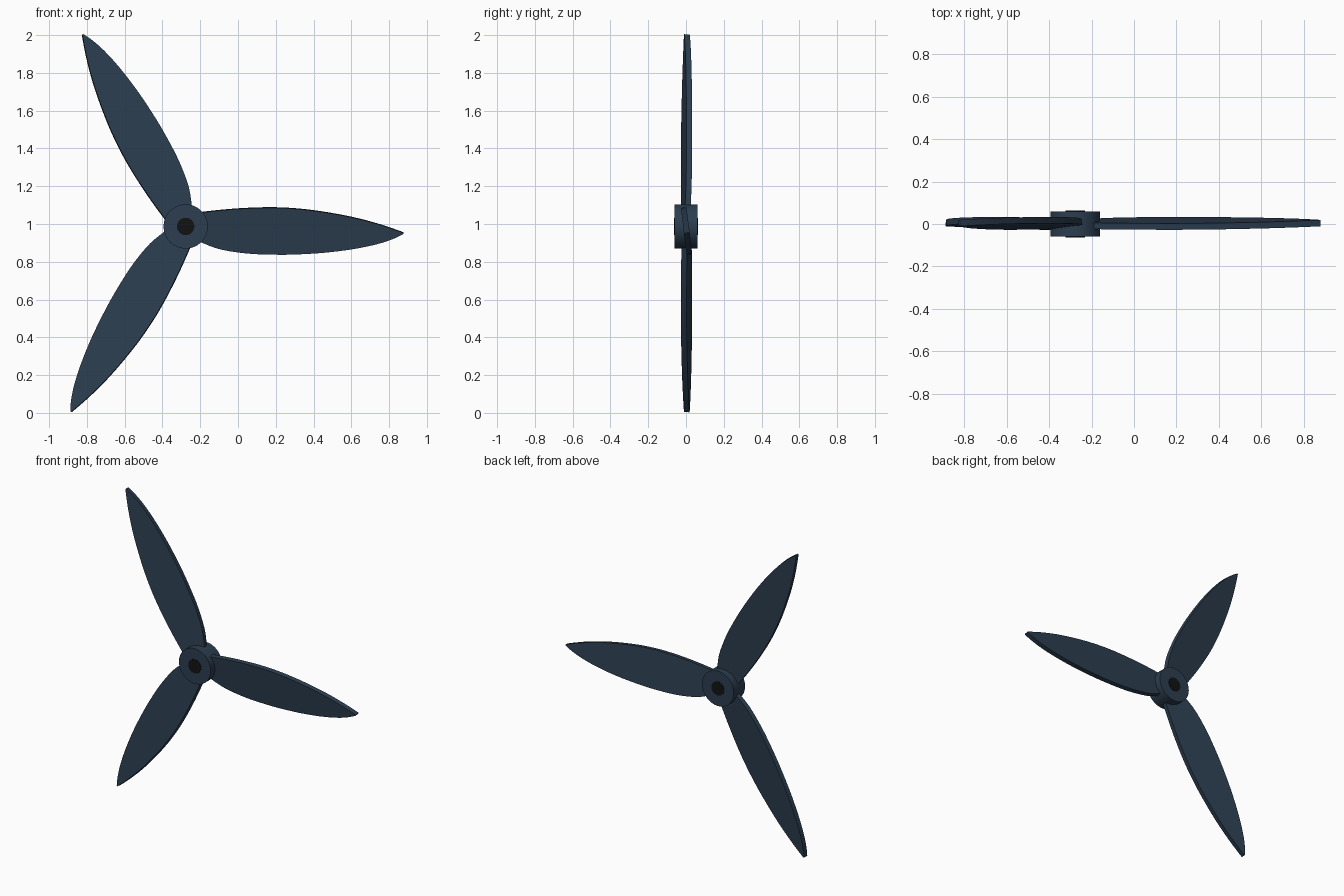
import bpy, bmesh, math
from mathutils import Matrix, Vector

if "Cube" in bpy.data.objects:
    bpy.data.objects.remove(bpy.data.objects["Cube"])

CENTRE = Vector((-0.277, 0, 0.987))


def material(name, rgb):
    m = bpy.data.materials.new(name)
    m.diffuse_color = (*rgb, 1)
    m.use_nodes = True
    m.node_tree.nodes["Principled BSDF"].inputs["Base Color"].default_value = m.diffuse_color
    return m


SLATE = material("slate", (0.025, 0.048, 0.080))
BLACK = material("black", (0.006, 0.006, 0.006))


def smooth_path(pts, steps=6):
    """Catmull-Rom curve through a few points."""
    p = [Vector(q) for q in pts]
    p = [2 * p[0] - p[1]] + p + [2 * p[-1] - p[-2]]
    out = []
    for a, b, c, d in zip(p, p[1:], p[2:], p[3:]):
        for i in range(steps):
            t = i / steps
            out.append(0.5 * (2 * b + (c - a) * t + (2 * a - 5 * b + 4 * c - d) * t * t
                              + (3 * b - a - 3 * c + d) * t ** 3))
    return out + [p[-2]]


def shade(obj, angle=35):
    bpy.ops.object.select_all(action='DESELECT')
    obj.select_set(True)
    bpy.context.view_layer.objects.active = obj
    bpy.ops.object.shade_smooth_by_angle(angle=math.radians(angle))


def cylinder(name, radius, depth, mat):
    bpy.ops.mesh.primitive_cylinder_add(vertices=64, radius=radius, depth=depth,
                                        location=CENTRE, rotation=(math.pi / 2, 0, 0))
    obj = bpy.context.object
    obj.name = name
    obj.data.materials.append(mat)
    shade(obj)


# Blade outline: (distance from hub centre, chord offset)
UPPER = [(0.05, 0.066), (0.10, 0.078), (0.277, 0.095), (0.46, 0.101), (0.62, 0.092),
         (0.77, 0.071), (0.91, 0.043), (1.03, 0.010), (1.11, -0.017), (1.154, -0.033)]
LOWER = [(1.152, -0.039), (1.10, -0.064), (1.02, -0.091), (0.90, -0.117), (0.75, -0.137),
         (0.60, -0.147), (0.48, -0.149), (0.33, -0.143), (0.19, -0.122), (0.10, -0.091), (0.05, -0.066)]
HALF_THICK = 0.015
PITCH = math.radians(7)


def blade(name, angle):
    bm = bmesh.new()
    outline = smooth_path(UPPER) + smooth_path(LOWER)
    face = bm.faces.new([bm.verts.new((x, -HALF_THICK, z)) for x, z in outline])
    ext = bmesh.ops.extrude_face_region(bm, geom=[face], use_keep_orig=True)
    moved = [g for g in ext["geom"] if isinstance(g, bmesh.types.BMVert)]
    bmesh.ops.translate(bm, verts=moved, vec=(0, 2 * HALF_THICK, 0))
    bmesh.ops.recalc_face_normals(bm, faces=bm.faces)
    bm.transform(Matrix.Rotation(PITCH, 4, 'X'))
    mesh = bpy.data.meshes.new(name)
    bm.to_mesh(mesh)
    bm.free()
    mesh.materials.append(SLATE)
    obj = bpy.data.objects.new(name, mesh)
    bpy.context.collection.objects.link(obj)
    obj.location = CENTRE
    obj.rotation_euler = (0, -angle, 0)
    shade(obj)


# Three pitched blades around the hub
for i in range(3):
    blade(f"blade_{i + 1}", math.radians(120 * i))

# Hub and dark shaft plug
cylinder("hub", 0.117, 0.12, SLATE)
cylinder("shaft_bore", 0.046, 0.125, BLACK)
